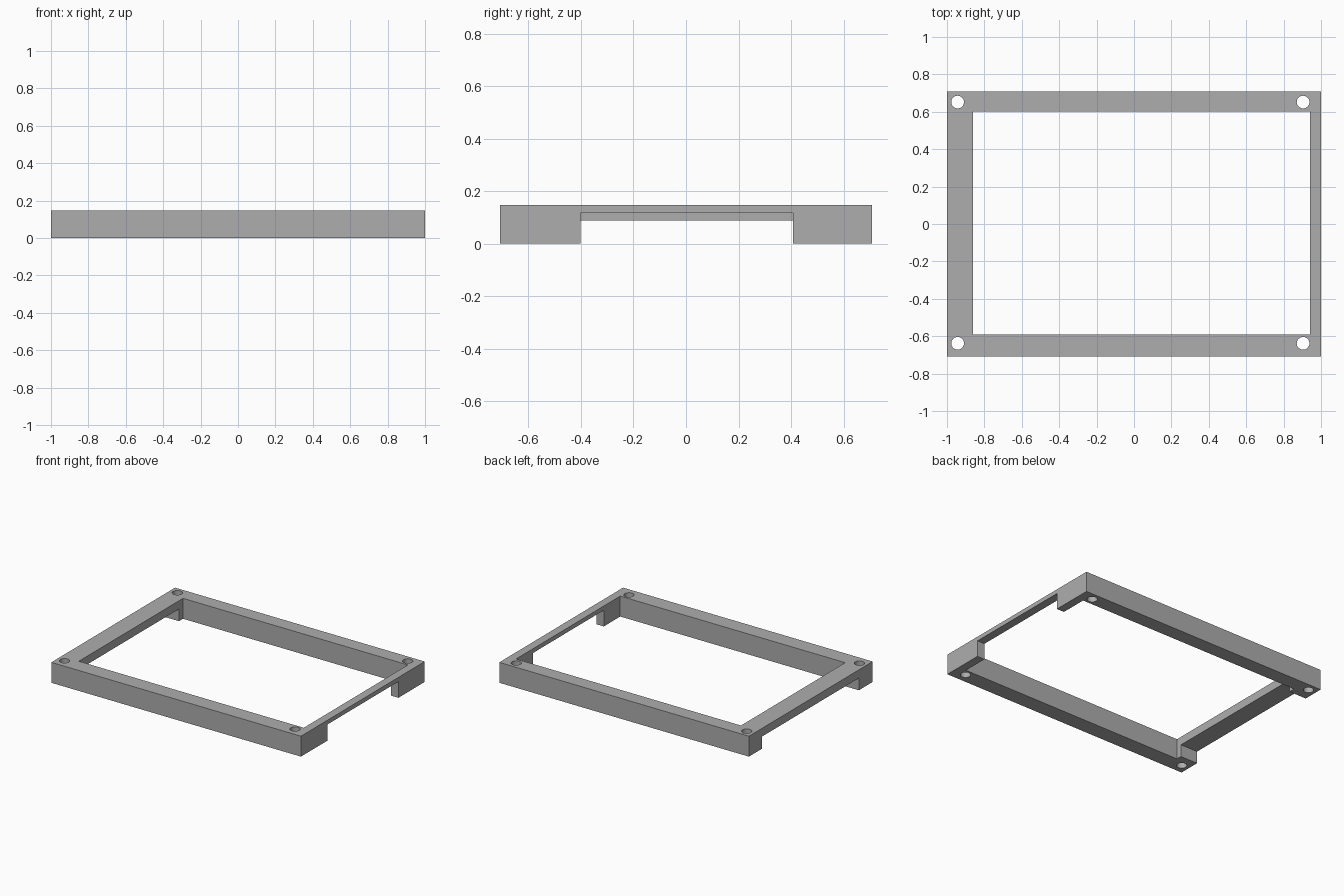
import bpy

cube = bpy.data.objects.get("Cube")
if cube:
    bpy.data.objects.remove(cube, do_unlink=True)

H = 0.148   # frame height
HY = 0.708  # half depth

grey = bpy.data.materials.new("plain grey")
grey.use_nodes = True
grey.diffuse_color = (0.42, 0.42, 0.42, 1)
grey.node_tree.nodes["Principled BSDF"].inputs["Base Color"].default_value = (0.42, 0.42, 0.42, 1)


def box(name, x, y, z):
    """Axis-aligned box from (min, max) ranges."""
    centre = [(a + b) / 2 for a, b in (x, y, z)]
    bpy.ops.mesh.primitive_cube_add(size=1, location=centre)
    ob = bpy.context.object
    ob.name = name
    ob.scale = [b - a for a, b in (x, y, z)]
    bpy.ops.object.transform_apply(location=True, rotation=False, scale=True)
    return ob


def cut(target, cutter):
    """Subtract the cutter from the target, then discard it."""
    cutter.hide_render = True
    mod = target.modifiers.new("cut", 'BOOLEAN')
    mod.operation = 'DIFFERENCE'
    mod.solver = 'EXACT'
    mod.object = cutter
    bpy.context.view_layer.objects.active = target
    bpy.ops.object.modifier_apply(modifier=mod.name)
    bpy.data.objects.remove(cutter, do_unlink=True)


# Solid block that becomes the frame
frame = box("mounting_frame", (-1, 1), (-HY, HY), (0, H))
frame.data.materials.append(grey)

# Large window, offset so the left rail is thin
cut(frame, box("window_cutter", (-0.862, 0.94), (-0.59, 0.602), (-0.1, 0.3)))

# Clearance under the thin rail and under the wide rail
cut(frame, box("thin_rail_cutter", (0.9, 1.1), (-0.402, 0.407), (-0.1, 0.117)))
cut(frame, box("wide_rail_cutter", (-1.1, -0.8), (-0.55, 0.556), (-0.1, 0.088)))

# Screw holes through the four corners
for x in (-0.943, 0.904):
    for y in (-0.638, 0.652):
        bpy.ops.mesh.primitive_cylinder_add(vertices=32, radius=0.034, depth=0.5,
                                            location=(x, y, H / 2))
        cut(frame, bpy.context.object)

# Smooth hole walls, crisp edges elsewhere
bpy.ops.object.select_all(action='DESELECT')
frame.select_set(True)
bpy.context.view_layer.objects.active = frame
bpy.ops.object.shade_smooth_by_angle()
